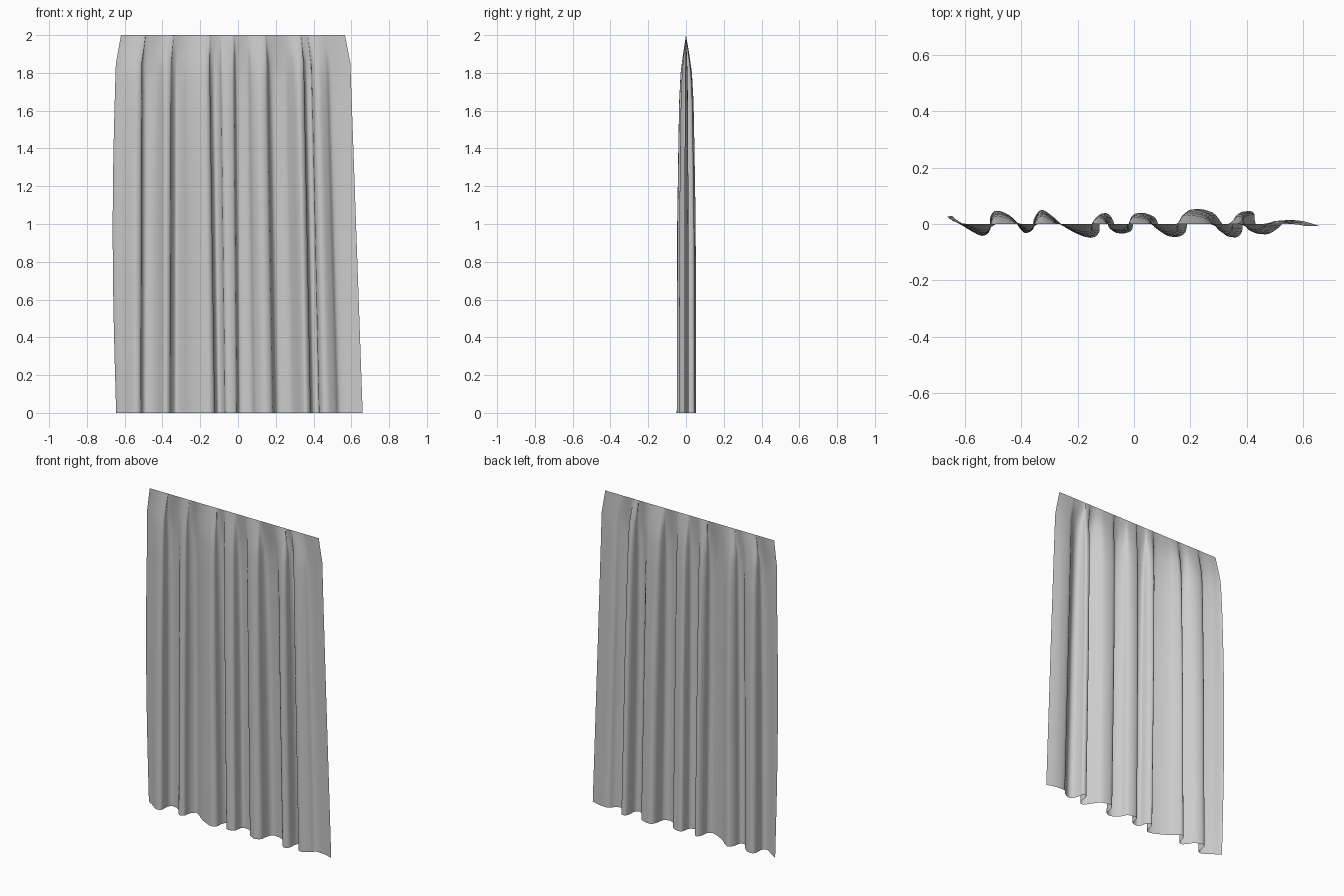
import bpy, math

if "Cube" in bpy.data.objects:
    bpy.data.objects.remove(bpy.data.objects["Cube"])

# Hem outline seen from above (x, y): alternating folds with steep walls
HEM = [(-.645, .028), (-.632, .016), (-.60, -.004), (-.57, -.026), (-.54, -.042), (-.515, -.03),
       (-.512, 0), (-.508, .03), (-.49, .047), (-.455, .038), (-.425, .014), (-.405, -.016),
       (-.385, -.032), (-.362, -.02), (-.357, .012), (-.345, .036), (-.325, .05), (-.29, .028),
       (-.26, .002), (-.21, -.028), (-.155, -.049), (-.125, -.032), (-.122, .008), (-.105, .038),
       (-.085, .03), (-.072, .006), (-.066, -.022), (-.045, -.034), (-.01, -.024), (-.002, .008),
       (.008, .036), (.04, .038), (.075, .022), (.095, -.016), (.14, -.046), (.18, -.033),
       (.19, .008), (.20, .04), (.225, .054), (.28, .04), (.31, .005), (.335, -.032), (.36, -.048),
       (.383, -.028), (.386, .016), (.40, .044), (.425, .04), (.43, .006), (.445, -.028),
       (.475, -.036), (.515, -.012), (.54, .012), (.60, .01), (.66, -.008)]

# How far each fold leans sideways by the time it reaches the top
LEAN = [(-.645, .003), (-.36, .006), (-.12, -.027), (0, -.016), (.19, -.032), (.385, -.036), (.66, -.065)]
# Fold depth by height
DEPTH = [(0, 1), (1, .95), (1.4, .83), (1.65, .74), (1.8, .58), (1.9, .32), (2, 0)]


def lerp(table, v):
    for (a, fa), (b, fb) in zip(table, table[1:]):
        if v <= b:
            return fa + (fb - fa) * max(0, v - a) / (b - a)
    return table[-1][1]


def spline(pts, n):
    out = []
    for i in range(len(pts) - 1):
        q = [pts[max(0, min(len(pts) - 1, i + k))] for k in (-1, 0, 1, 2)]
        for j in range(n):
            t = j / n
            out.append(tuple(.5 * (2 * b + (c - a) * t + (2 * a - 5 * b + 4 * c - d) * t * t
                                   + (3 * b - a - 3 * c + d) * t ** 3)
                             for a, b, c, d in zip(*q)))
    return out + [pts[-1]]


# Curtain: the hem outline lofted up to a straight top edge
hem = spline(HEM, 4)
cols = len(hem)
heights = [i * .1 for i in range(17)] + [1.65, 1.7, 1.75, 1.8, 1.85, 1.9, 1.95, 2]
verts, faces = [], []
for z in heights:
    gather = max(0, (z - 1.85) / .15)
    bulge = .02 * math.sin(math.pi * z / 2)
    xs = []
    for x, y in hem:
        side = max(0, (-x - .5) / .145)
        xs.append(x + lerp(LEAN, x) * z / 1.85 - bulge * side - .035 * x * gather)
    flat = sorted(xs)
    for x, f, (_, y) in zip(xs, flat, hem):
        verts.append((x + (f - x) * gather, y * lerp(DEPTH, z), z))
for r in range(len(heights) - 1):
    for c in range(cols - 1):
        a = r * cols + c
        faces.append((a, a + 1, a + cols + 1, a + cols))

mesh = bpy.data.meshes.new("curtain")
mesh.from_pydata(verts, [], faces)
mesh.update()
curtain = bpy.data.objects.new("curtain", mesh)
bpy.context.collection.objects.link(curtain)
mesh.polygons.foreach_set("use_smooth", [True] * len(mesh.polygons))
